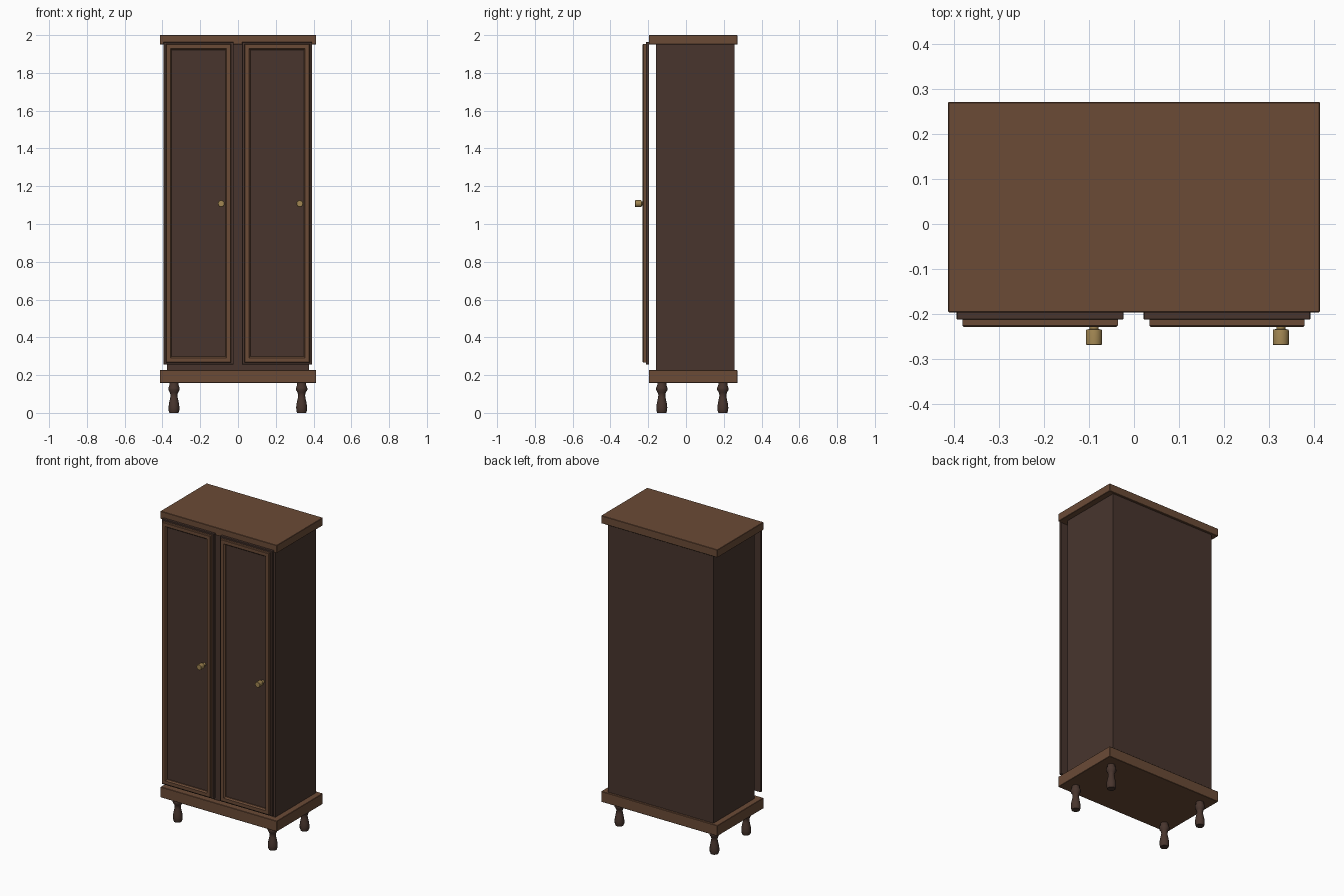
import bpy, bmesh, math
from mathutils import Matrix

if "Cube" in bpy.data.objects:
    bpy.data.objects.remove(bpy.data.objects["Cube"])


def material(name, rgb):
    m = bpy.data.materials.new(name)
    m.diffuse_color = (*rgb, 1)
    m.use_nodes = True
    m.node_tree.nodes["Principled BSDF"].inputs["Base Color"].default_value = m.diffuse_color
    return m


DARK = material("dark_wood", (0.065, 0.036, 0.027))
LIGHT = material("light_wood", (0.145, 0.07, 0.037))
BRASS = material("brass", (0.36, 0.24, 0.085))


def finish(name, bm, mat, smooth=False):
    bmesh.ops.recalc_face_normals(bm, faces=bm.faces)
    mesh = bpy.data.meshes.new(name)
    bm.to_mesh(mesh)
    bm.free()
    ob = bpy.data.objects.new(name, mesh)
    bpy.context.collection.objects.link(ob)
    mesh.materials.append(mat)
    if smooth:
        bpy.context.view_layer.objects.active = ob
        ob.select_set(True)
        bpy.ops.object.shade_smooth_by_angle(angle=math.radians(35))
        ob.select_set(False)
    return ob


def box(name, x, y, z, mat, bevel=0.0):
    bm = bmesh.new()
    bmesh.ops.create_cube(bm, size=1)
    for v in bm.verts:
        for i, (a, b) in enumerate((x, y, z)):
            v.co[i] = (a + b) / 2 + v.co[i] * (b - a)
    ob = finish(name, bm, mat)
    if bevel:
        mod = ob.modifiers.new("edge", 'BEVEL')
        mod.width, mod.segments = bevel, 1
    return ob


def lathe(name, profile, matrix, mat, sides, smooth=True):
    """Closed turned solid from (radius, height) points."""
    bm = bmesh.new()
    rings = []
    for r, h in profile:
        rings.append([bm.verts.new((r * math.cos(k * math.tau / sides),
                                    r * math.sin(k * math.tau / sides), h))
                      for k in range(sides)])
    for a, b in zip(rings, rings[1:]):
        for k in range(sides):
            n = (k + 1) % sides
            bm.faces.new((a[k], a[n], b[n], b[k]))
    bm.faces.new(rings[0])
    bm.faces.new(rings[-1])
    bm.transform(matrix)
    return finish(name, bm, mat, smooth)


def frame(name, x, z, mat):
    """Mitred rectangular moulding swept from (inset, y) section points."""
    section = [(0, -0.212), (0, -0.226), (0.003, -0.229), (0.024, -0.229),
               (0.031, -0.220), (0.031, -0.212)]
    bm = bmesh.new()
    loops = []
    for d, y in section:
        loops.append([bm.verts.new((px, y, pz)) for px, pz in (
            (x[0] + d, z[0] + d), (x[1] - d, z[0] + d),
            (x[1] - d, z[1] - d), (x[0] + d, z[1] - d))])
    for i, a in enumerate(loops):
        b = loops[(i + 1) % len(loops)]
        for k in range(4):
            n = (k + 1) % 4
            bm.faces.new((a[k], a[n], b[n], b[k]))
    return finish(name, bm, mat)


# Carcass with top and base boards
box("cabinet_body", (-0.376, 0.376), (-0.158, 0.258), (0.20, 1.96), DARK)
box("top_board", (-0.414, 0.414), (-0.197, 0.272), (1.95, 2.0), LIGHT, 0.002)
box("base_board", (-0.414, 0.414), (-0.197, 0.272), (0.158, 0.226), LIGHT, 0.002)

# Doors: slab, raised frame and knob (both knobs on the right-hand edge)
KNOB = [(0.010, 0), (0.010, 0.022), (0.017, 0.023), (0.018, 0.026),
        (0.018, 0.056), (0.016, 0.058)]
for side, x0, knob_x in (("left", -0.395, -0.089), ("right", 0.021, 0.327)):
    x1 = x0 + 0.372
    box(side + "_door", (x0, x1), (-0.213, -0.195), (0.256, 1.963), DARK, 0.002)
    frame(side + "_door_frame", (x0 + 0.013, x1 - 0.013), (0.267, 1.952), LIGHT)
    lathe(side + "_door_knob", KNOB,
          Matrix.Translation((knob_x, -0.212, 1.108)) @ Matrix.Rotation(math.pi / 2, 4, 'X'),
          BRASS, 20)

# Turned legs
LEG = [(0.024, 0), (0.028, 0.012), (0.029, 0.03), (0.026, 0.052), (0.020, 0.08),
       (0.018, 0.095), (0.022, 0.108), (0.030, 0.122), (0.030, 0.132),
       (0.024, 0.147), (0.023, 0.165)]
for front, y in (("front", -0.128), ("back", 0.195)):
    for side, x in (("left", -0.339), ("right", 0.337)):
        lathe(f"{front}_{side}_leg", LEG, Matrix.Translation((x, y, 0)), DARK, 12)
